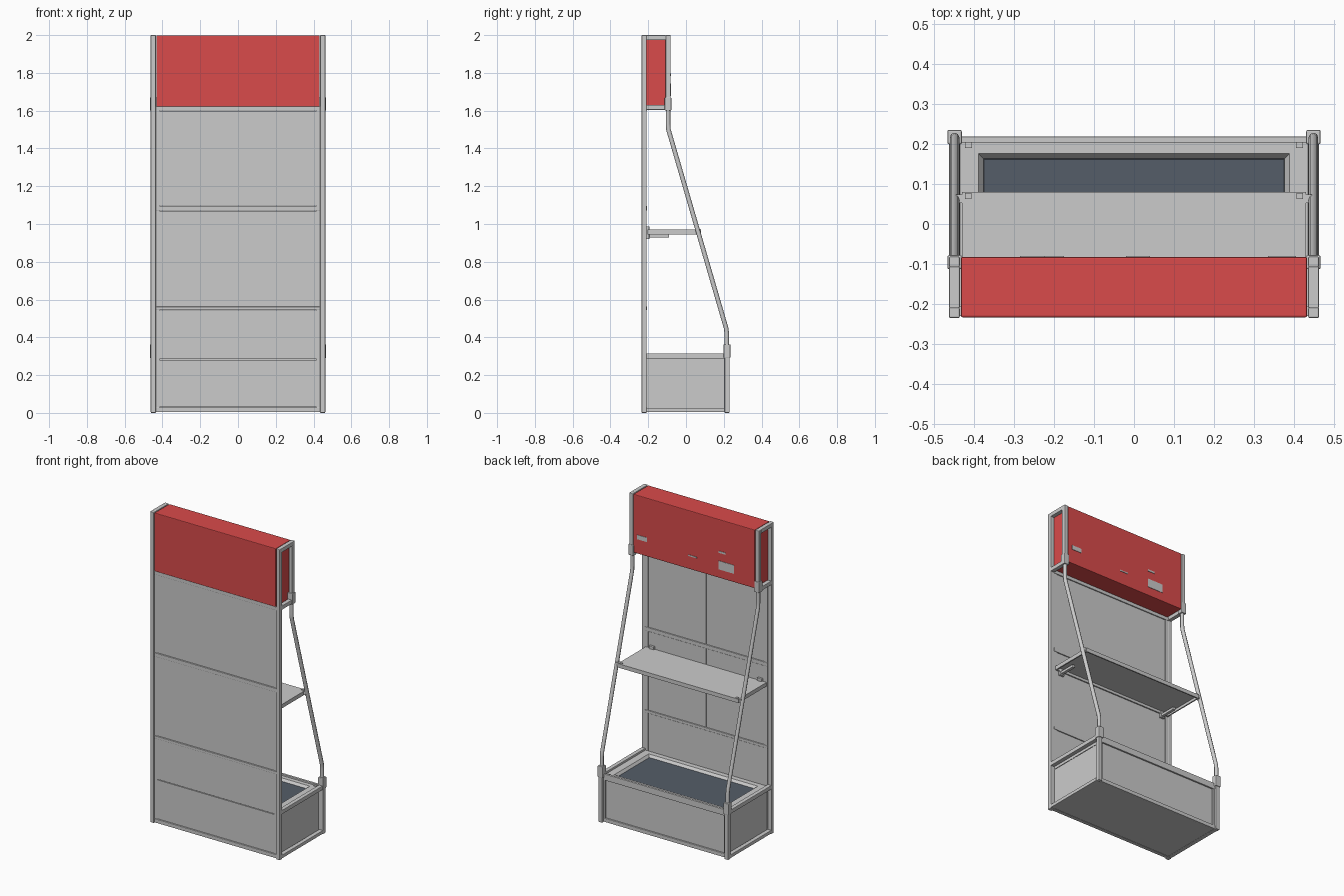
import bpy, bmesh
from mathutils import Vector

if "Cube" in bpy.data.objects:
    bpy.data.objects.remove(bpy.data.objects["Cube"])


def material(name, color):
    m = bpy.data.materials.new(name)
    m.diffuse_color = (*color, 1)
    m.use_nodes = True
    m.node_tree.nodes["Principled BSDF"].inputs["Base Color"].default_value = m.diffuse_color
    return m


RED = material("red_paint", (0.70, 0.07, 0.07))
SLATE = material("slate_mat", (0.09, 0.11, 0.14))


def finish(name, bm, mat=None, bevel=0.0):
    bmesh.ops.recalc_face_normals(bm, faces=bm.faces)
    me = bpy.data.meshes.new(name)
    bm.to_mesh(me)
    bm.free()
    ob = bpy.data.objects.new(name, me)
    bpy.context.collection.objects.link(ob)
    if mat:
        me.materials.append(mat)
    if bevel:
        b = ob.modifiers.new("bevel", 'BEVEL')
        b.width = bevel
        b.segments = 2
    return ob


def box(name, x, y, z, mat=None, bevel=0.0):
    """Box from (min, max) ranges."""
    bm = bmesh.new()
    bmesh.ops.create_cube(bm, size=1)
    for v in bm.verts:
        v.co = Vector([(r[0] + r[1]) / 2 + c * (r[1] - r[0]) for r, c in zip((x, y, z), v.co)])
    return finish(name, bm, mat, bevel)


def mirrored_box(name, x, y, z, mat=None, bevel=0.0):
    for side, s in (("right", 1), ("left", -1)):
        box(f"{side}_{name}", sorted((s * x[0], s * x[1])), y, z, mat, bevel)


def tube(name, pts, radius):
    cu = bpy.data.curves.new(name, 'CURVE')
    cu.dimensions = '3D'
    cu.bevel_depth = radius
    cu.bevel_resolution = 2
    cu.use_fill_caps = True
    sp = cu.splines.new('POLY')
    sp.points.add(len(pts) - 1)
    for p, co in zip(sp.points, pts):
        p.co = (*co, 1)
    ob = bpy.data.objects.new(name, cu)
    bpy.context.collection.objects.link(ob)


def rect_loops(name, loops, mat=None, cap=False):
    """Bridge concentric rectangles given as (half x, y min, y max, z)."""
    bm = bmesh.new()
    rings = [[bm.verts.new(p) for p in ((-h, a, z), (h, a, z), (h, b, z), (-h, b, z))]
             for h, a, b, z in loops]
    for r, q in zip(rings, rings[1:]):
        for i in range(4):
            j = (i + 1) % 4
            bm.faces.new((r[i], r[j], q[j], q[i]))
    if cap:
        bm.faces.new(rings[-1])
    return finish(name, bm, mat)


# Side frames: posts, rails and connectors
PX = (0.435, 0.462)
mirrored_box("tall_post", PX, (-0.235, -0.208), (0, 2), bevel=0.004)
mirrored_box("base_post", PX, (0.204, 0.231), (0, 0.32), bevel=0.004)
mirrored_box("header_post", PX, (-0.108, -0.081), (1.60, 2), bevel=0.004)
for nm, y, z in (("header_top_rail", (-0.21, -0.106), (1.974, 2)),
                 ("header_bottom_rail", (-0.21, -0.106), (1.604, 1.63)),
                 ("base_top_rail", (-0.21, 0.206), (0.288, 0.314)),
                 ("base_bottom_rail", (-0.21, 0.206), (0.004, 0.026))):
    mirrored_box(nm, PX, y, z, bevel=0.003)
mirrored_box("lower_connector", (0.430, 0.466), (0.199, 0.235), (0.29, 0.363), bevel=0.004)
mirrored_box("upper_connector", (0.430, 0.466), (-0.113, -0.078), (1.60, 1.67), bevel=0.004)

# Bent support tubes
for side, s in (("right", 1), ("left", -1)):
    tube(f"{side}_support_tube", [(s * 0.448, y, z) for y, z in (
        (-0.095, 1.62), (-0.095, 1.53), (-0.093, 1.50), (0.212, 0.45),
        (0.216, 0.42), (0.216, 0.33))], 0.012)

# Header box
box("header_box", (-0.432, 0.432), (-0.233, -0.082), (1.622, 1.998), RED, 0.004)

# Small plates on the header
for nm, x, w, z, h in (("header_plate_large", -0.23, 0.11, 1.705, 0.055),
                       ("header_plate_small", 0.37, 0.07, 1.73, 0.028),
                       ("header_slot_upper", -0.20, 0.05, 1.79, 0.012),
                       ("header_slot_lower", 0.01, 0.06, 1.71, 0.008)):
    box(nm, (x - w / 2, x + w / 2), (-0.084, -0.0795), (z - h / 2, z + h / 2))

# Cross rails of the upright wall
for i, (a, b) in enumerate(((0.004, 0.028), (0.545, 0.562), (1.072, 1.096), (1.60, 1.622))):
    box(f"wall_rail_{i + 1}", (-0.437, 0.437), (-0.230, -0.206), (a, b), bevel=0.002)
mirrored_box("wall_edge_strip", (0.415, 0.436), (-0.226, -0.208), (0.026, 1.604))

# Wall panels
for row, (a, b) in (("lower", (0.564, 1.070)), ("upper", (1.098, 1.598))):
    mirrored_box(f"{row}_wall_panel", (0.004, 0.417), (-0.224, -0.210), (a, b))
    box(f"{row}_wall_divider", (-0.006, 0.006), (-0.222, -0.212), (a, b))
box("kick_panel_top", (-0.417, 0.417), (-0.224, -0.210), (0.284, 0.543))
box("kick_panel_bottom", (-0.417, 0.417), (-0.224, -0.210), (0.030, 0.280))

# Base cabinet
box("base_cabinet", (-0.432, 0.432), (-0.208, 0.208), (0.022, 0.272))
box("base_floor", (-0.436, 0.436), (-0.208, 0.214), (0.006, 0.022))
box("base_face_top_rail", (-0.437, 0.437), (0.203, 0.218), (0.272, 0.312), bevel=0.002)
box("base_face_bottom_rail", (-0.437, 0.437), (0.203, 0.218), (0.004, 0.028), bevel=0.002)
mirrored_box("base_face_stile", (0.424, 0.437), (0.203, 0.217), (0.026, 0.274))

# Recessed base top with dark mat
rect_loops("base_top_rim", [(0.434, -0.208, 0.210, 0.272), (0.434, -0.208, 0.210, 0.302),
                            (0.388, -0.176, 0.176, 0.302), (0.376, -0.163, 0.163, 0.286)])
rect_loops("base_mat", [(0.378, -0.165, 0.165, 0.276), (0.374, -0.161, 0.161, 0.288)],
           SLATE, cap=True)
mirrored_box("base_corner_stud", (0.404, 0.422), (0.190, 0.208), (0.30, 0.306))

# Shelf with turned-down edges
box("shelf_plate", (-0.430, 0.430), (-0.205, 0.080), (0.962, 0.970))
box("shelf_inner_lip", (-0.430, 0.430), (-0.205, -0.197), (0.945, 0.964))
box("shelf_outer_lip", (-0.430, 0.430), (0.072, 0.080), (0.945, 0.964))
mirrored_box("shelf_side_lip", (0.422, 0.430), (-0.199, 0.074), (0.945, 0.964))
mirrored_box("shelf_stud", (0.406, 0.422), (0.062, 0.078), (0.968, 0.974))

# Shelf brackets
mirrored_box("shelf_bracket_arm", (0.375, 0.395), (-0.208, -0.09), (0.928, 0.946), bevel=0.003)
mirrored_box("shelf_bracket_hook", (0.368, 0.402), (-0.210, -0.194), (0.920, 0.988), bevel=0.003)
mirrored_box("shelf_tube_pin", (0.426, 0.445), (0.052, 0.074), (0.948, 0.972))
